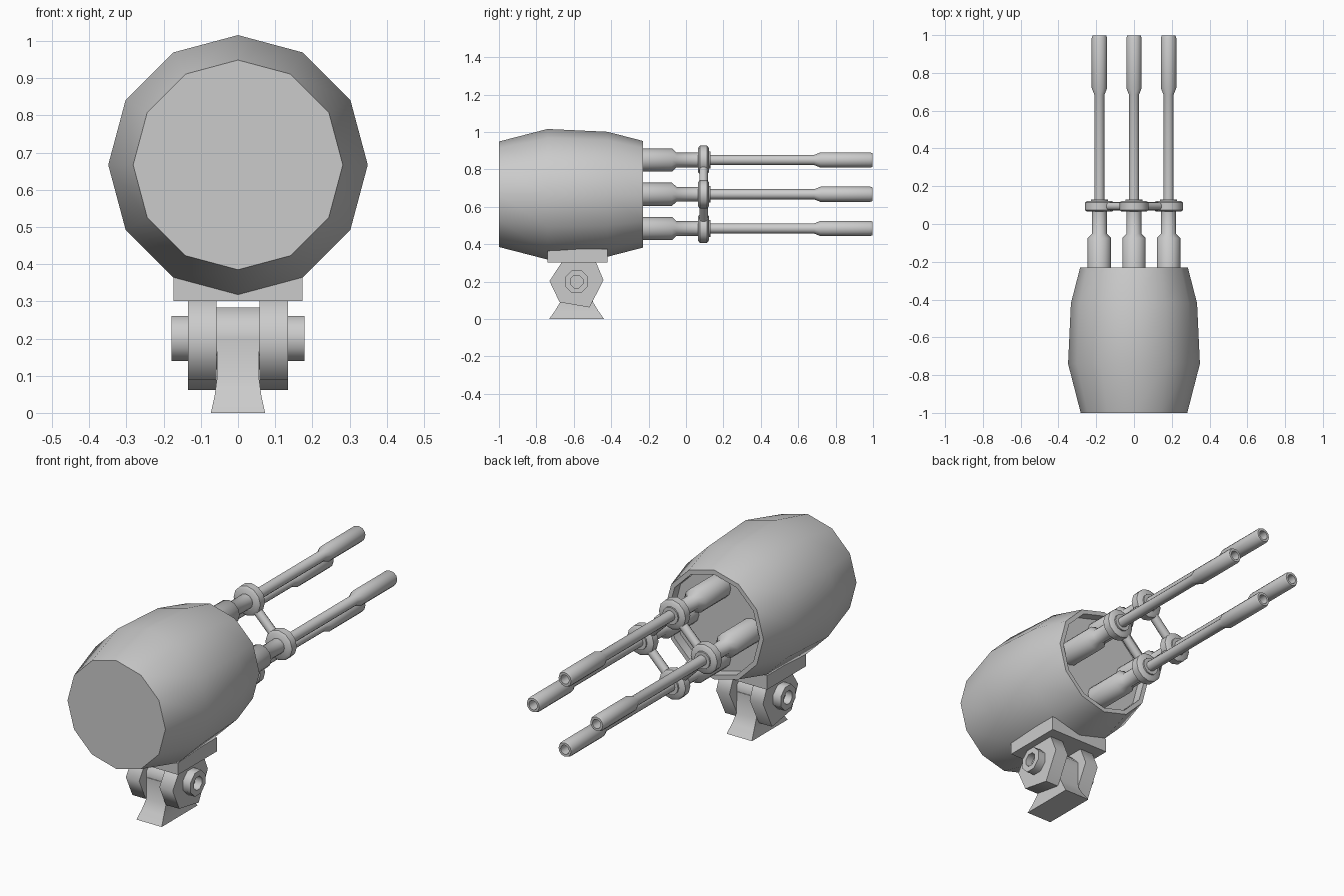
import bpy, bmesh, math
from mathutils import Matrix, Vector

if "Cube" in bpy.data.objects:
    bpy.data.objects.remove(bpy.data.objects["Cube"])

grey = bpy.data.materials.new("grey metal")
grey.diffuse_color = (0.6, 0.6, 0.6, 1)
grey.use_nodes = True
grey.node_tree.nodes["Principled BSDF"].inputs["Base Color"].default_value = grey.diffuse_color
CZ = 0.667          # height of the gun axis
BOLT = (-0.585, 0.2)  # y, z of the hinge


def finish(name, bm, angle):
    bmesh.ops.recalc_face_normals(bm, faces=bm.faces)
    me = bpy.data.meshes.new(name)
    bm.to_mesh(me)
    bm.free()
    me.materials.append(grey)
    ob = bpy.data.objects.new(name, me)
    bpy.context.collection.objects.link(ob)
    bpy.ops.object.select_all(action='DESELECT')
    ob.select_set(True)
    bpy.context.view_layer.objects.active = ob
    bpy.ops.object.shade_smooth_by_angle(angle=math.radians(angle))
    return ob


def bridge(bm, a, b):
    """Join two rings; a ring of one vertex is a pole."""
    n = max(len(a), len(b))
    for i in range(n):
        j = (i + 1) % n
        if len(a) == 1:
            bm.faces.new((a[0], b[i], b[j]))
        elif len(b) == 1:
            bm.faces.new((a[i], a[j], b[0]))
        else:
            bm.faces.new((a[i], a[j], b[j], b[i]))


def lathe(name, profile, n, matrix, phase=0.0, angle=45):
    """Spin (radius, height) points round local z, then place."""
    bm = bmesh.new()
    rings = []
    for r, h in profile:
        if r == 0:
            rings.append([bm.verts.new((0, 0, h))])
        else:
            rings.append([bm.verts.new((r * math.cos(phase + 2 * math.pi * i / n),
                                        r * math.sin(phase + 2 * math.pi * i / n), h))
                          for i in range(n)])
    for a, b in zip(rings, rings[1:]):
        bridge(bm, a, b)
    bm.transform(matrix)
    return finish(name, bm, angle)


def along_y(x, z):
    return Matrix.Translation((x, 0, z)) @ Matrix.Rotation(-math.pi / 2, 4, 'X')


def along_x(x=0):
    return Matrix.Translation((x, *BOLT)) @ Matrix.Rotation(math.pi / 2, 4, 'Y')


# Drum housing with a recessed rear opening
lathe("housing", [(0, -1), (0.282, -1), (0.349, -0.74), (0.334, -0.42),
                  (0.285, -0.23), (0.262, -0.23), (0.262, -0.28), (0, -0.28)],
      12, along_y(0, CZ))

# Four barrels in a diamond, each with a collar, joined by links
spots = [(0, CZ + 0.183), (0.183, CZ), (0, CZ - 0.183), (-0.183, CZ)]
for k, (x, z) in enumerate(spots):
    lathe(f"barrel_{k}", [(0, -0.285), (0.062, -0.285), (0.062, -0.075), (0.039, -0.05),
                          (0.039, 0.065), (0.045, 0.065), (0.045, 0.13), (0.027, 0.13),
                          (0.027, 0.685), (0.041, 0.72), (0.041, 0.985), (0.036, 0.997),
                          (0.024, 0.997), (0.024, 0.93), (0, 0.93)],
          12, along_y(x, z))
    lathe(f"collar_{k}", [(0, 0.065), (0.065, 0.065), (0.077, 0.074), (0.077, 0.113),
                          (0.065, 0.122), (0, 0.122)],
          12, along_y(x, z))
    x2, z2 = spots[(k + 1) % 4]
    a, b = Vector((x, 0.094, z)), Vector((x2, 0.094, z2))
    turn = (b - a).to_track_quat('Z', 'Y').to_matrix().to_4x4()
    length = (b - a).length
    lathe(f"link_{k}", [(0, 0.04), (0.023, 0.04), (0.023, length - 0.04), (0, length - 0.04)],
          10, Matrix.Translation(a) @ turn)

# Mounting plate under the housing
bm = bmesh.new()
bmesh.ops.create_cube(bm, size=1, matrix=Matrix.Translation((0, -0.58, 0.338))
                      @ Matrix.Diagonal((0.346, 0.32, 0.073, 1)))
finish("mount_plate", bm, 30)

# Hinge lugs and bolt heads on both sides
lug = [(-0.73, 0.203), (-0.676, 0.09), (-0.516, 0.062),
       (-0.441, 0.208), (-0.484, 0.31), (-0.66, 0.31)]
for side, s in (("left", -1), ("right", 1)):
    bm = bmesh.new()
    inner, outer = [[bm.verts.new((s * x, y, z)) for y, z in lug] for x in (0.058, 0.135)]
    bridge(bm, inner, outer)
    bm.faces.new(inner)
    bm.faces.new(outer)
    finish(f"{side}_lug", bm, 72)
    lathe(f"{side}_bolt", [(0, 0.1), (0.066, 0.1), (0.066, 0.179), (0.036, 0.179),
                           (0.036, 0.14), (0, 0.14)],
          8, along_x() @ Matrix.Rotation(0 if s > 0 else math.pi, 4, 'Y'),
          math.pi / 8, 50)

# Knuckle between the lugs
lathe("knuckle", [(0, -0.058), (0.09, -0.058), (0.09, 0.058), (0, 0.058)],
      8, along_x(), math.pi / 8, 50)

# Flared foot
bm = bmesh.new()
rings = []
for z, hx, hy in ((0, 0.073, 0.147), (0.045, 0.063, 0.115), (0.09, 0.057, 0.088), (0.2, 0.056, 0.086)):
    rings.append([bm.verts.new((sx * hx, BOLT[0] + sy * hy, z))
                  for sx, sy in ((-1, -1), (1, -1), (1, 1), (-1, 1))])
for a, b in zip(rings, rings[1:]):
    bridge(bm, a, b)
bm.faces.new(rings[0])
bm.faces.new(rings[-1])
finish("foot", bm, 45)
